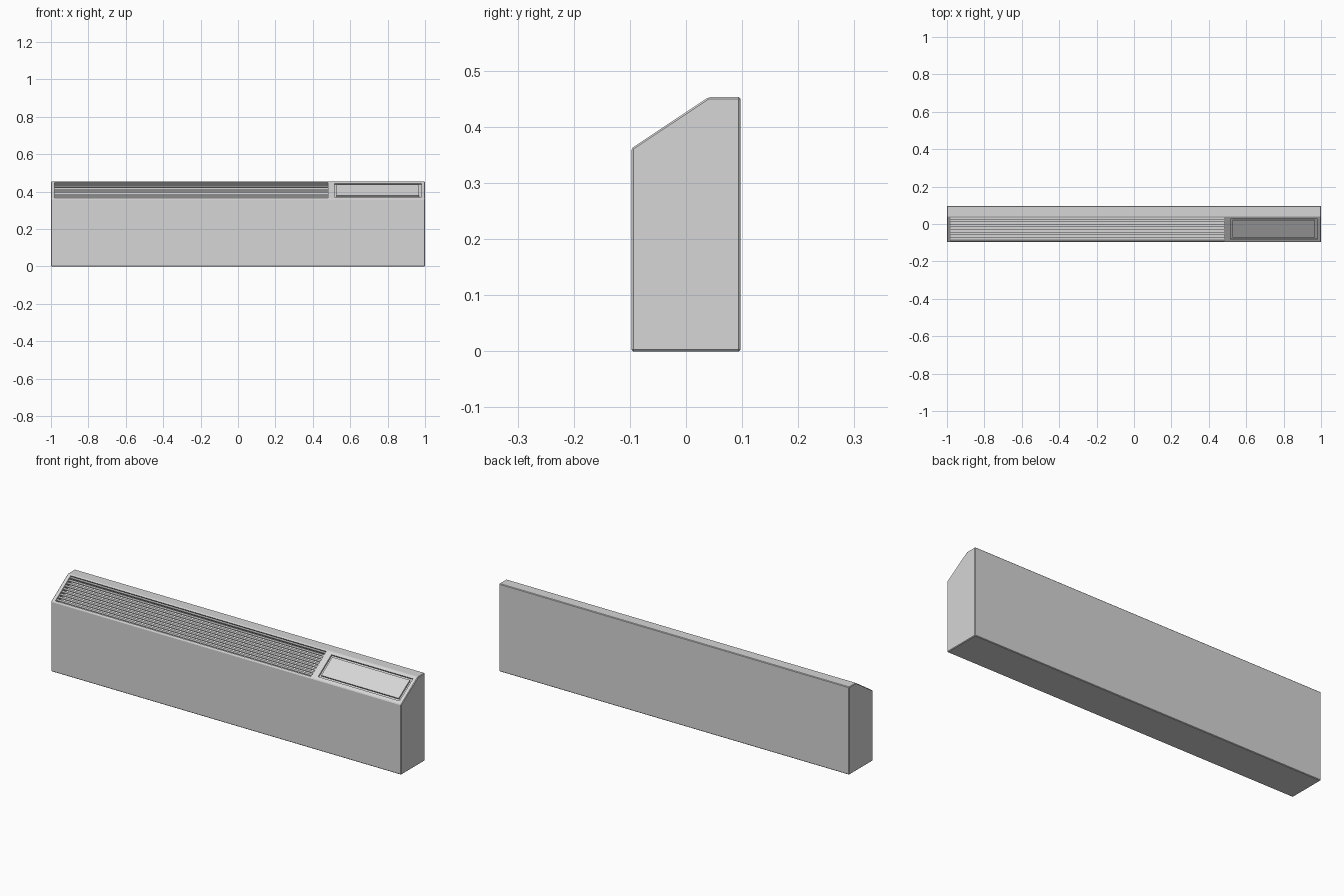
import bpy, bmesh
from math import atan2, hypot
from mathutils import Matrix, Vector

cube = bpy.data.objects.get("Cube")
if cube:
    bpy.data.objects.remove(cube, do_unlink=True)

GREY = bpy.data.materials.new("light grey")
GREY.use_nodes = True
GREY.diffuse_color = (0.67, 0.67, 0.67, 1)
GREY.node_tree.nodes["Principled BSDF"].inputs["Base Color"].default_value = GREY.diffuse_color

# Side outline (y, z); the slope runs from FOOT up to CREST
FOOT, CREST = Vector((-0.097, 0.362)), Vector((0.04, 0.453))
OUTLINE = [(-0.097, 0), FOOT, CREST, (0.097, 0.453), (0.097, 0)]
RISE = CREST - FOOT
ANGLE, SLOPE = atan2(RISE.y, RISE.x), hypot(*RISE)
ON_SLOPE = Matrix.Translation((0, FOOT.x, FOOT.y)) @ Matrix.Rotation(ANGLE, 4, 'X')


def finish(name, bm):
    bmesh.ops.recalc_face_normals(bm, faces=bm.faces)
    me = bpy.data.meshes.new(name)
    bm.to_mesh(me)
    bm.free()
    me.materials.append(GREY)
    ob = bpy.data.objects.new(name, me)
    bpy.context.collection.objects.link(ob)
    return ob


def add_box(bm, lo, hi, frame=Matrix()):
    lo, hi = Vector(lo), Vector(hi)
    bmesh.ops.create_cube(bm, size=1, matrix=frame @ Matrix.Translation((lo + hi) / 2)
                          @ Matrix.Diagonal((*(hi - lo), 1)))


def slope_box(name, lo, hi):
    bm = bmesh.new()
    add_box(bm, lo, hi, ON_SLOPE)
    return finish(name, bm)


def carve(target, cutter):
    cutter.hide_render = True
    mod = target.modifiers.new("carve", 'BOOLEAN')
    mod.operation, mod.solver, mod.object = 'DIFFERENCE', 'EXACT', cutter
    bpy.context.view_layer.objects.active = target
    bpy.ops.object.modifier_apply(modifier=mod.name)
    bpy.data.objects.remove(cutter, do_unlink=True)


# Casing: extruded outline with finely chamfered edges
bm = bmesh.new()
face = bm.faces.new([bm.verts.new((-1, y, z)) for y, z in OUTLINE])
ext = bmesh.ops.extrude_face_region(bm, geom=[face])
bmesh.ops.translate(bm, vec=(2, 0, 0), verts=[v for v in ext["geom"] if isinstance(v, bmesh.types.BMVert)])
bmesh.ops.recalc_face_normals(bm, faces=bm.faces)
bmesh.ops.bevel(bm, geom=bm.edges[:], offset=0.003, segments=1, affect='EDGES')
casing = finish("casing", bm)

# Grille recess in the slope
X0, X1, V0, V1 = -0.98, 0.48, 0.008, SLOPE - 0.007
carve(casing, slope_box("recess_cutter", (X0, V0, -0.035), (X1, V1, 0.02)))

# Control panel sitting in a pocket, with a groove left around it
PX0, PX1, PV0, PV1, GROOVE, DEPTH = 0.515, 0.98, 0.018, SLOPE - 0.016, 0.011, -0.008
carve(casing, slope_box("pocket_cutter", (PX0, PV0, DEPTH), (PX1, PV1, 0.02)))
slope_box("control_panel", (PX0 + GROOVE, PV0 + GROOVE, DEPTH - 0.002),
          (PX1 - GROOVE, PV1 - GROOVE, 0))

# Horizontal grille slats stepping up the slope
COUNT = 9
bm = bmesh.new()
for i in range(COUNT):
    p = FOOT + RISE * ((V0 + (i + 0.3) * (V1 - V0) / COUNT) / SLOPE)
    add_box(bm, (X0, p.x, p.y - 0.004), (X1, p.x + 0.016, p.y))
finish("grille_slats", bm)
